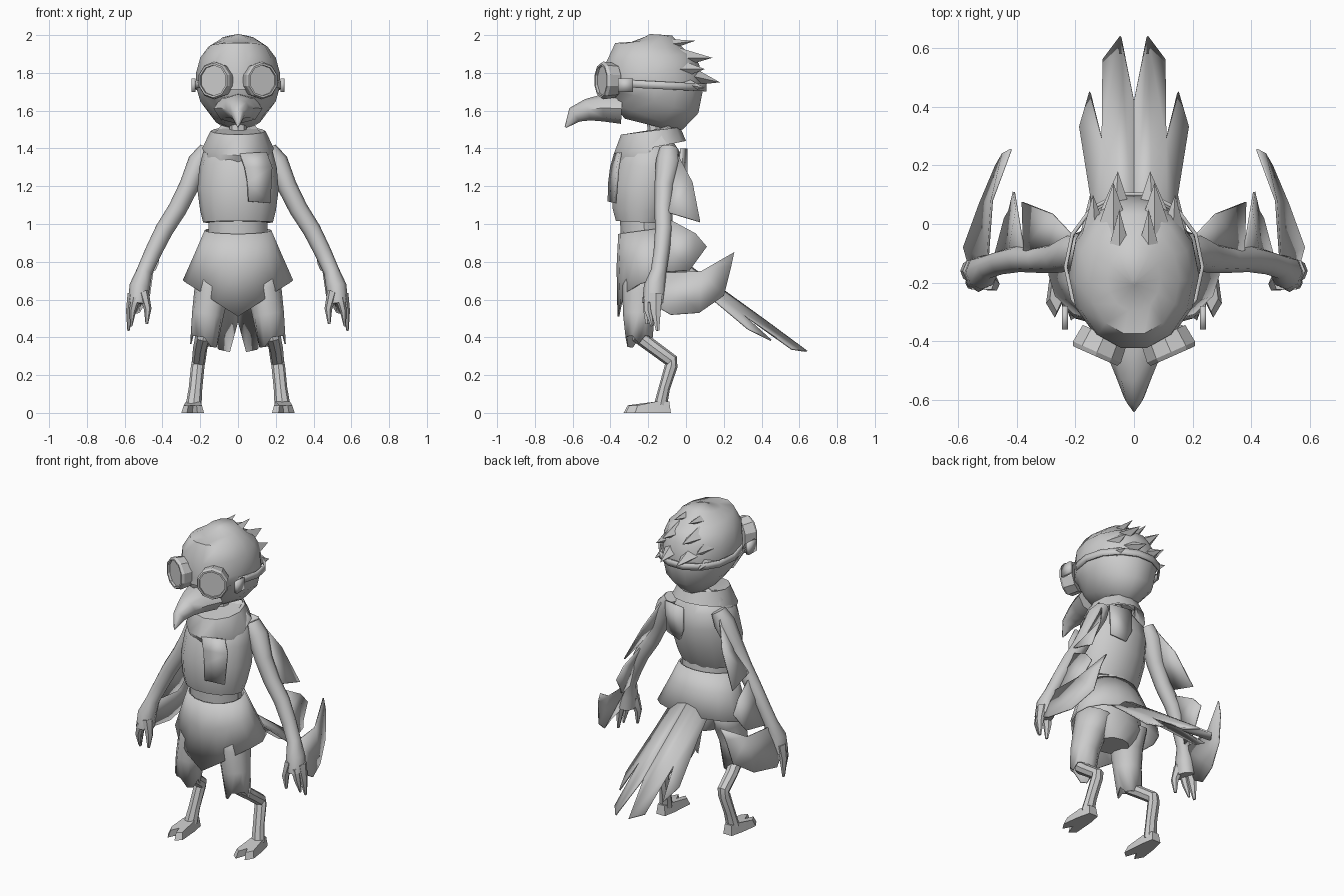
import bpy, bmesh, math
from mathutils import Vector, Matrix

grey = bpy.data.materials.new("plain_grey")
grey.diffuse_color = (0.6, 0.6, 0.6, 1)


def finish(name, bm, mirror=False, thick=0, angle=35):
    bmesh.ops.recalc_face_normals(bm, faces=bm.faces)
    me = bpy.data.meshes.new(name)
    bm.to_mesh(me)
    bm.free()
    me.materials.append(grey)
    ob = bpy.data.objects.new(name, me)
    bpy.context.collection.objects.link(ob)
    bpy.ops.object.select_all(action='DESELECT')
    ob.select_set(True)
    bpy.context.view_layer.objects.active = ob
    bpy.ops.object.shade_smooth_by_angle(angle=math.radians(angle))
    if thick:
        m = ob.modifiers.new("thickness", 'SOLIDIFY')
        m.thickness, m.offset = thick, 0
    if mirror:
        ob.modifiers.new("mirror", 'MIRROR')
    return ob


def tube(name, rings, n=10, mirror=False, caps=True, warp=None, thick=0, angle=35):
    """Loft elliptical rings (x, y, z, radius_a, radius_b) along their path."""
    bm = bmesh.new()
    pts = [Vector(r[:3]) for r in rings]
    loops = []
    for i, r in enumerate(rings):
        t = (pts[min(i + 1, len(pts) - 1)] - pts[max(i - 1, 0)]).normalized()
        u = Vector((1, 0, 0))
        u = (u - t * u.dot(t)).normalized()
        v = t.cross(u)
        loop = []
        for k in range(n):
            a = 2 * math.pi * k / n
            p = pts[i] + u * r[3] * math.cos(a) + v * r[4] * math.sin(a)
            loop.append(bm.verts.new(warp(p, i) if warp else p))
        loops.append(loop)
    for a, b in zip(loops, loops[1:]):
        for k in range(n):
            bm.faces.new((a[k], a[(k + 1) % n], b[(k + 1) % n], b[k]))
    if caps:
        bm.faces.new(loops[0])
        bm.faces.new(loops[-1])
    return finish(name, bm, mirror, thick, angle)


def stack(name, rows, **kw):
    """Upright loft from rows of (z, y_front, y_back, half_width)."""
    return tube(name, [(0, (f + b) / 2, z, w, (b - f) / 2) for z, f, b, w in rows], **kw)


def sheet(name, polys, mirror=True, thick=0.008):
    bm = bmesh.new()
    for poly in polys:
        bm.faces.new([bm.verts.new(p) for p in poly])
    bmesh.ops.remove_doubles(bm, verts=bm.verts, dist=0.0005)
    bmesh.ops.triangulate(bm, faces=[f for f in bm.faces if len(f.verts) > 4])
    return finish(name, bm, mirror, thick)


# Head, beak and neck
stack("head", [(1.53, -.33, -.10, .06), (1.57, -.41, .0, .13), (1.65, -.42, .08, .20),
               (1.72, -.43, .10, .22), (1.80, -.43, .08, .222), (1.88, -.43, .04, .20),
               (1.94, -.38, .0, .155), (1.98, -.30, -.07, .09), (2.0, -.21, -.19, .01)],
      n=14, angle=50)
tube("beak", [(0, -.34, 1.61, .13, .08), (0, -.44, 1.615, .095, .072), (0, -.52, 1.605, .062, .058),
              (0, -.59, 1.578, .035, .045), (0, -.638, 1.512, .003, .005)], n=8, angle=50)
tube("neck", [(0, -.17, 1.40, .06, .06), (0, -.16, 1.47, .042, .042), (0, -.16, 1.58, .05, .05)], n=8)

# Swept-back head feathers: tip, base, half width, half height
bm = bmesh.new()
for tip, base, w, h in (((.05, .05, 1.97), (.05, -.17, 1.94), .06, .045),
                        ((.07, .14, 1.88), (.07, -.06, 1.88), .07, .06),
                        ((.14, .10, 1.82), (.13, -.08, 1.82), .06, .07),
                        ((.055, .18, 1.75), (.065, .0, 1.79), .07, .06),
                        ((.15, .10, 1.72), (.14, -.06, 1.75), .05, .06)):
    t = bm.verts.new(tip)
    b = [bm.verts.new((base[0] + dx * w, base[1], base[2] + dz * h))
         for dx, dz in ((1, 0), (0, 1), (-1, 0), (0, -1))]
    for k in range(4):
        bm.faces.new((t, b[k], b[(k + 1) % 4]))
finish("head_feathers", bm, mirror=True)

# Goggles: rimmed round cups turned outward, with a strap
for name, rows in (("goggle_cup", ((-.03, .088), (.035, .096), (.05, .088), (.05, .078), (.036, .078))),):
    bm = bmesh.new()
    place = Matrix.Translation((.112, -.405, 1.76)) @ Matrix.Rotation(math.radians(24), 4, 'Z')
    loops = [[bm.verts.new(place @ Vector((r * .98 * math.cos(k * math.pi / 5 + .314), -d,
                                            r * 1.04 * math.sin(k * math.pi / 5 + .314))))
              for k in range(10)] for d, r in rows]
    for a, b in zip(loops, loops[1:]):
        for k in range(10):
            bm.faces.new((a[k], a[(k + 1) % 10], b[(k + 1) % 10], b[k]))
    bm.faces.new(loops[0])
    bm.faces.new(loops[-1])
    finish(name, bm, mirror=True, angle=25)
stack("goggle_strap", [(1.715, -.40, .108, .232), (1.755, -.40, .108, .234)], n=14, caps=False,
      thick=.012, warp=lambda p, i: p + Vector((0, 0, -.05 * (p.y + .15))))
sheet("strap_buckle", [((.236, -.36, 1.70), (.236, -.28, 1.70), (.236, -.28, 1.77), (.236, -.36, 1.77))],
      thick=.02)

# Tilted scarf collar with hanging ends
tilt = lambda p, i: p + Vector((0, 0, .22 * (p.y + .2)))
stack("scarf", [(1.43, -.32, -.05, .12), (1.48, -.325, -.045, .12), (1.49, -.345, -.03, .145),
                (1.40, -.385, .0, .19), (1.375, -.37, -.01, .18), (1.39, -.30, -.06, .12)],
      n=12, caps=False, warp=tilt, angle=45)
sheet("scarf_end_front", [((.01, -.375, 1.37), (.035, -.395, 1.30), (.05, -.405, 1.22), (.055, -.408, 1.12),
                           (.17, -.375, 1.11), (.18, -.36, 1.30), (.15, -.345, 1.38))], False, .015)
sheet("scarf_end_back", [((.02, .0, 1.40), (.02, .0, 1.26), (.05, -.01, 1.19), (.15, -.03, 1.21),
                          (.16, -.025, 1.40))], False, .015)

# Vest, waist and pointed skirt
stack("vest", [(1.01, -.375, -.10, .185), (1.07, -.395, -.07, .20), (1.18, -.40, -.03, .215),
               (1.30, -.375, -.005, .205), (1.38, -.345, -.02, .185), (1.44, -.29, -.06, .11)],
      n=14, angle=45, warp=lambda p, i: p + Vector((0, 0, .03 * (p.y + .2))))
stack("waist", [(.92, -.345, -.09, .155), (1.04, -.35, -.10, .155)], n=12)


def point_hem(p, i):
    front = max(0, (-.17 - p.y) / .2)
    drop = (0, .05, .16)[i] * front * max(0, 1 - abs(p.x) / .27)
    return p - Vector((0, 0, drop))


stack("skirt", [(.965, -.355, -.08, .172), (.85, -.365, -.04, .222), (.70, -.362, .02, .288)],
      n=16, caps=False, warp=point_hem, thick=.01, angle=45)
stack("hips", [(.60, -.30, -.10, .10), (.70, -.33, -.06, .20), (.90, -.34, -.08, .17)], n=12)

# Ragged shorts
tube("shorts_leg", [(.125, -.20, .76, .10, .12), (.14, -.235, .64, .088, .10), (.16, -.25, .52, .08, .08),
                    (.178, -.25, .40, .072, .066)], n=12, mirror=True, caps=False, thick=.008,
     warp=lambda p, i: p - Vector((0, 0, .0 if i < 3 else .045 * (round(p.x * 90 + p.y * 70) % 2))))

# Bird legs and split feet
tube("lower_leg", [(.175, -.25, .50, .05, .05), (.185, -.245, .40, .042, .042), (.20, -.17, .345, .038, .036),
                   (.208, -.075, .275, .036, .036), (.213, -.078, .25, .036, .034),
                   (.225, -.115, .13, .036, .030), (.235, -.135, .04, .042, .035)], n=8, mirror=True)
bm = bmesh.new()
outline = [(.205, -.08), (.265, -.08), (.285, -.16), (.30, -.27), (.27, -.32), (.24, -.26),
           (.215, -.33), (.18, -.30), (.19, -.16)]
low = [bm.verts.new((x, y, 0)) for x, y in outline]
top = [bm.verts.new((.236 + (x - .236) * .8, -.15 + (y + .15) * .88, .06 if y > -.2 else .04))
       for x, y in outline]
bm.faces.new(low)
bm.faces.new(top)
for k in range(9):
    bm.faces.new((low[k], low[(k + 1) % 9], top[(k + 1) % 9], top[k]))
finish("foot", bm, mirror=True)

# Arms and fingers
tube("arm", [(.165, -.09, 1.40, .04, .05), (.205, -.095, 1.33, .06, .065), (.26, -.115, 1.20, .052, .052),
             (.32, -.12, 1.08, .05, .047), (.39, -.118, .97, .048, .046), (.45, -.13, .85, .045, .042),
             (.495, -.145, .75, .042, .042), (.52, -.165, .67, .055, .058), (.53, -.17, .58, .052, .062)],
     n=8, mirror=True, angle=50)
for name, rings in (
        ("outer_finger", [(.555, -.16, .63, .03, .04), (.573, -.16, .54, .02, .03), (.58, -.15, .435, .006, .01)]),
        ("middle_finger", [(.54, -.20, .61, .025, .028), (.558, -.20, .54, .018, .022), (.565, -.18, .46, .006, .008)]),
        ("thumb", [(.50, -.19, .64, .028, .04), (.478, -.205, .55, .02, .026), (.483, -.205, .47, .007, .01)])):
    tube(name, rings, n=6, mirror=True)

# Wing feathers along each arm
sheet("upper_wing", [((.20, -.05, 1.38), (.28, .035, 1.22), (.38, .075, 1.01), (.375, -.09, 1.06),
                      (.29, -.11, 1.16))])
sheet("middle_wing", [((.375, -.10, 1.03), (.40, .05, .95), (.41, .11, .88), (.425, .045, .79), (.44, .02, .755),
                       (.48, -.13, .745), (.43, -.12, .90))])
sheet("hand_wing", [((.50, -.13, .74), (.485, .08, .75), (.525, .07, .53), (.58, -.08, .52), (.56, -.15, .56)),
                    ((.485, .08, .75), (.42, .255, .85), (.447, .24, .78), (.47, .20, .62), (.525, .07, .53))])

# Arched tail of long feathers
slope = lambda x, y: (x, y, .79 - .72 * y - (.75 * max(0, abs(x) - .04)))
sheet("tail", [[slope(*p) for p in poly] for poly in (
    ((0, -.08), (0, .42), (.045, .64), (.065, -.08)),
    ((.065, -.08), (.045, .64), (.105, .56), (.108, .28), (.11, -.08)),
    ((.11, -.08), (.108, .28), (.15, .45), (.185, .33), (.145, .08), (.13, -.08)))], thick=.01)
